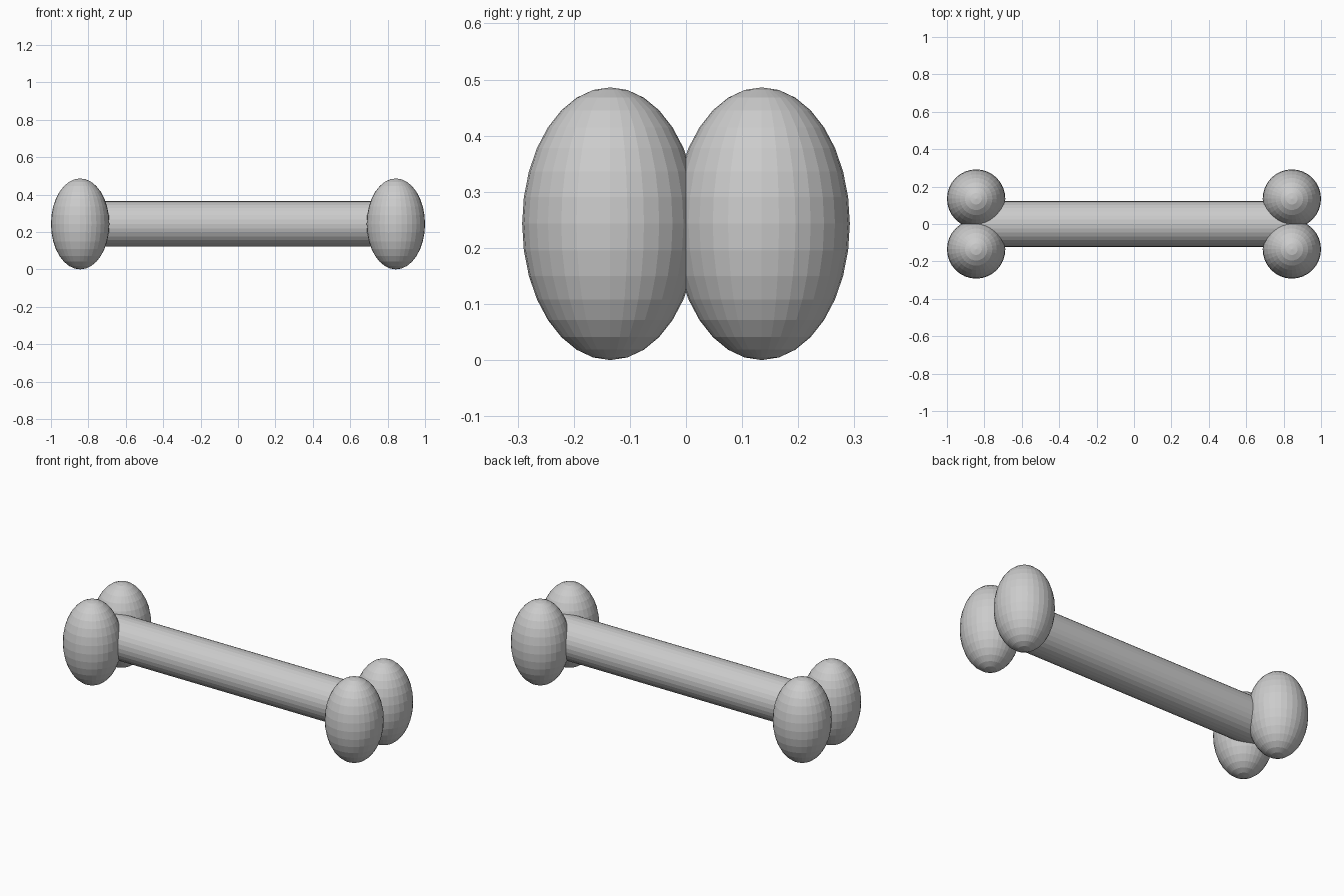
import bpy
import math

cube = bpy.data.objects.get("Cube")
if cube:
    bpy.data.objects.remove(cube, do_unlink=True)

# Single plain grey material
GREY = (0.6, 0.6, 0.6, 1)
grey = bpy.data.materials.new("light_grey")
grey.use_nodes = True
grey.diffuse_color = GREY
grey.node_tree.nodes["Principled BSDF"].inputs["Base Color"].default_value = GREY

MID_Z = 0.243
END_X = 0.844
KNOB_Y = 0.135


def finish(name):
    part = bpy.context.object
    part.name = name
    part.data.materials.append(grey)
    return part


# Shaft running between the two ends
bpy.ops.mesh.primitive_cylinder_add(vertices=32, radius=0.122, depth=2 * END_X,
                                    location=(0, 0, MID_Z),
                                    rotation=(0, math.pi / 2, 0))
finish("shaft")

# A pair of tall egg-shaped knobs at each end
for side, sx in (("left", 1), ("right", -1)):
    for face, sy in (("front", -1), ("back", 1)):
        bpy.ops.mesh.primitive_uv_sphere_add(
            segments=32, ring_count=16, radius=1,
            location=(sx * END_X, sy * KNOB_Y, MID_Z))
        knob = finish(f"{face}_{side}_knob")
        knob.scale = (0.156, 0.157, MID_Z)
